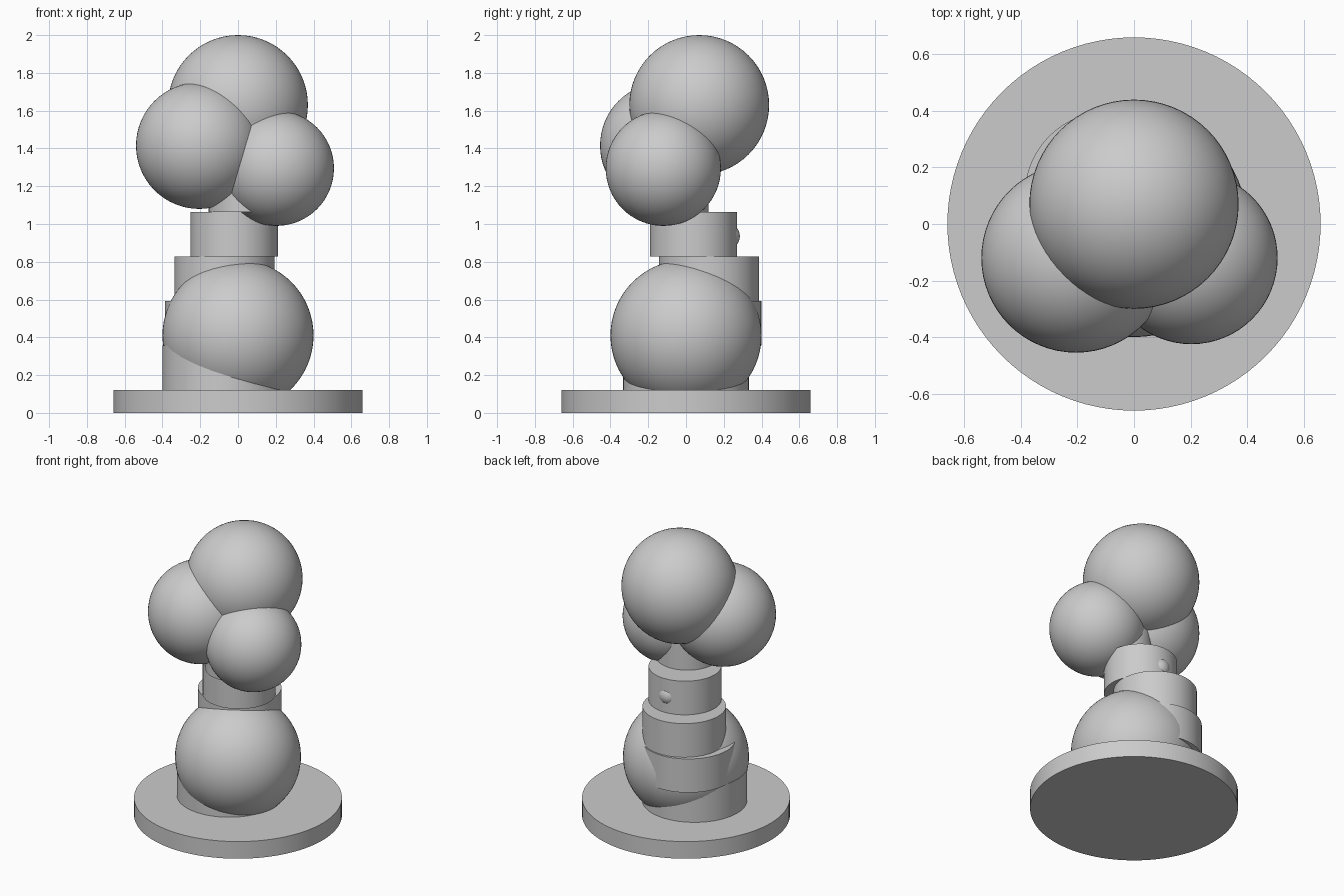
import bpy
import math

cube = bpy.data.objects.get("Cube")
if cube:
    bpy.data.objects.remove(cube, do_unlink=True)

# One plain grey for everything
GREY = (0.6, 0.6, 0.6, 1.0)
grey = bpy.data.materials.new("plain_grey")
grey.use_nodes = True
grey.diffuse_color = GREY
grey.node_tree.nodes["Principled BSDF"].inputs["Base Color"].default_value = GREY


def finish(name):
    obj = bpy.context.object
    obj.name = name
    obj.data.materials.append(grey)
    bpy.ops.object.shade_smooth_by_angle(angle=math.radians(35))
    return obj


def drum(name, x, y, bottom, top, radius):
    bpy.ops.mesh.primitive_cylinder_add(vertices=96, radius=radius, depth=top - bottom,
                                        location=(x, y, (bottom + top) / 2))
    return finish(name)


def ball(name, location, radius):
    bpy.ops.mesh.primitive_uv_sphere_add(segments=64, ring_count=32, radius=radius,
                                         location=location)
    return finish(name)


# Round base plate
drum("base", 0, 0, 0, 0.12, 0.66)

# Winding trunk of stacked, tapering drums
centres = [(-0.067, 0), (-0.088, 0.1), (-0.072, 0.122), (-0.02, 0.04), (0.042, -0.077)]
step = 0.236
for i, (x, y) in enumerate(centres):
    bottom = 0.12 + i * step
    drum(f"trunk_segment_{i + 1}", x, y, bottom, bottom + step, 0.333 - 0.034 * i)

# Large ball around the foot of the trunk
ball("foot_ball", (0, 0, 0.41), 0.4)

# Crown of three balls
ball("crown_top", (0, 0.07, 1.63), 0.37)
ball("crown_right", (-0.205, -0.12, 1.415), 0.335)
ball("crown_left", (0.203, -0.12, 1.295), 0.305)

# Small knob on the back of the trunk
ball("trunk_knob", (-0.025, 0.215, 0.935), 0.07)
